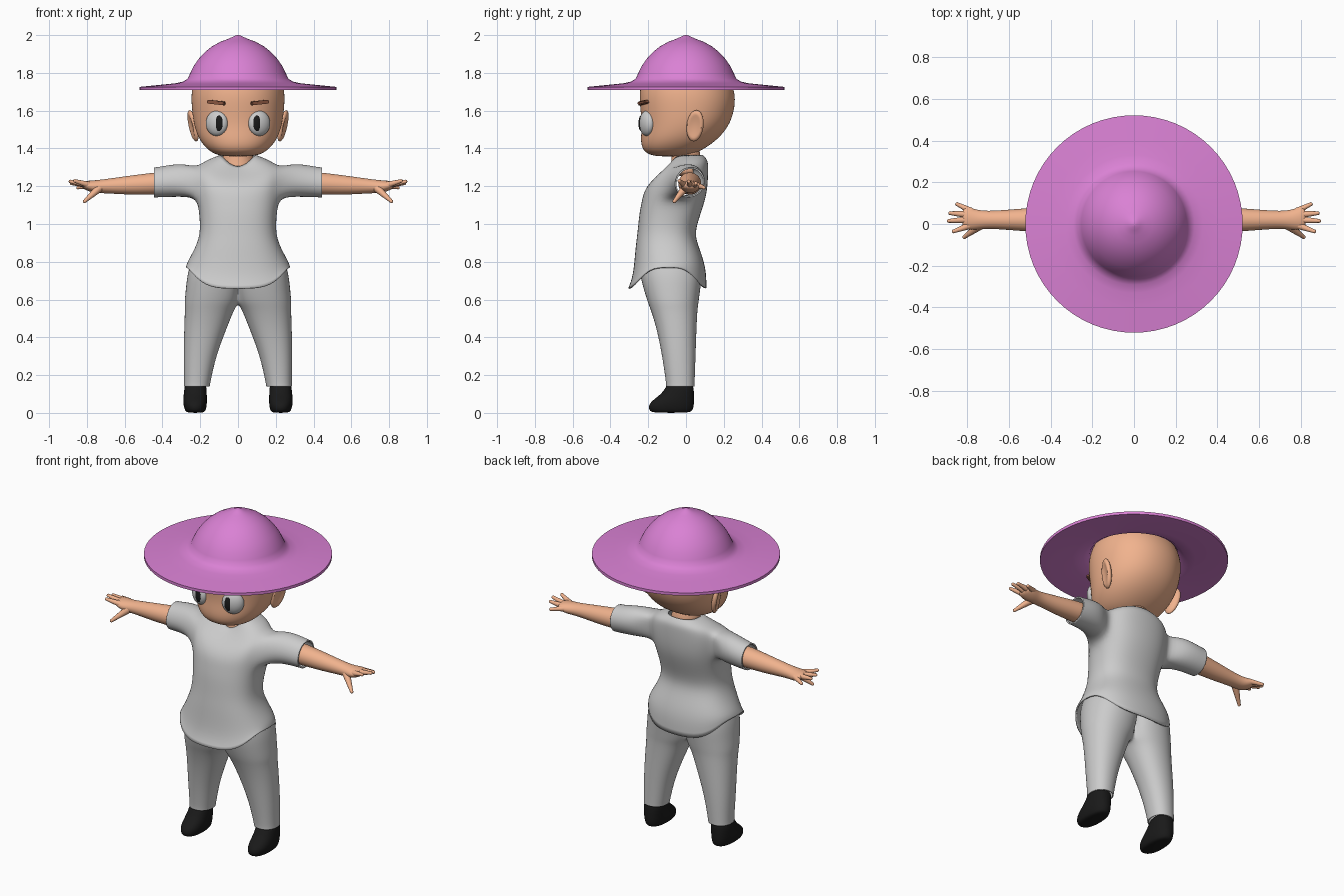
import bpy, bmesh, math
from mathutils import Vector, Matrix

if "Cube" in bpy.data.objects:
    bpy.data.objects.remove(bpy.data.objects["Cube"])

def material(name, rgb):
    m = bpy.data.materials.new(name)
    m.diffuse_color = (*rgb, 1)
    m.use_nodes = True
    m.node_tree.nodes["Principled BSDF"].inputs["Base Color"].default_value = m.diffuse_color
    return m

SKIN = material("skin", (0.88, 0.45, 0.27))
PINK = material("pink", (0.70, 0.22, 0.66))
BLACK = material("black", (0.01, 0.01, 0.01))
BROWN = material("brown", (0.25, 0.09, 0.05))

def finish(name, bm, mat=None, mirror=False, sub=0, thick=0):
    """Turn a bmesh into a smooth object with optional modifiers."""
    bmesh.ops.recalc_face_normals(bm, faces=bm.faces)
    me = bpy.data.meshes.new(name)
    bm.to_mesh(me)
    bm.free()
    ob = bpy.data.objects.new(name, me)
    bpy.context.collection.objects.link(ob)
    if mat:
        me.materials.append(mat)
    bpy.ops.object.select_all(action='DESELECT')
    ob.select_set(True)
    bpy.context.view_layer.objects.active = ob
    if sub or thick:
        bpy.ops.object.shade_smooth()
    else:
        bpy.ops.object.shade_smooth_by_angle(angle=math.radians(40))
    if mirror:
        ob.modifiers.new("mirror", 'MIRROR').merge_threshold = 0.0005
    if sub:
        s = ob.modifiers.new("subsurf", 'SUBSURF')
        s.levels = s.render_levels = sub
    if thick:
        s = ob.modifiers.new("solidify", 'SOLIDIFY')
        s.thickness = thick
    return ob

def loft(rings, n=16, e=2.0, caps=True):
    """Rings are (z, centre x, y front, y back, x radius)."""
    bm = bmesh.new()
    k = 3 / (2 + math.cos(2 * math.pi / n))      # undo subdivision shrink
    rows = []
    for z, cx, y0, y1, rx in rings:
        row = []
        for j in range(n):
            a = 2 * math.pi * j / n
            c, s = [math.copysign(abs(t) ** (2 / e), t) for t in (math.cos(a), math.sin(a))]
            row.append(bm.verts.new((cx + k * rx * c, (y0 + y1) / 2 + k * (y1 - y0) / 2 * s, z)))
        rows.append(row)
    for a, b in zip(rows, rows[1:]):
        for j in range(n):
            i = (j + 1) % n
            bm.faces.new((a[j], a[i], b[i], b[j]))
    if caps:
        bm.faces.new(rows[0])
        bm.faces.new(rows[-1])
    return bm, rows

def ellipsoid(name, loc, radii, rot_x, rot_y, rot_z, mat=None, dent=0):
    bm = bmesh.new()
    bmesh.ops.create_uvsphere(bm, u_segments=32, v_segments=20, radius=1)
    for v in bm.verts:
        r = math.hypot(v.co.y, v.co.z)
        if dent and v.co.x > 0 and r < 0.8:
            v.co.x -= dent * (1 - (r / 0.8) ** 2)
    m = (Matrix.Translation(loc) @ Matrix.Rotation(rot_z, 4, 'Z') @ Matrix.Rotation(rot_y, 4, 'Y')
         @ Matrix.Rotation(rot_x, 4, 'X') @ Matrix.Diagonal((*radii, 1)))
    bm.transform(m)
    return finish(name, bm, mat, mirror=True)

# Hat: turned shell, inner profile then outer
profile = [(0.01, 1.965), (0.09, 1.945), (0.165, 1.88), (0.22, 1.80), (0.245, 1.75), (0.28, 1.727),
           (0.34, 1.717), (0.52, 1.709), (0.52, 1.726), (0.40, 1.738), (0.33, 1.745), (0.29, 1.754),
           (0.265, 1.77), (0.252, 1.80), (0.235, 1.835), (0.21, 1.872), (0.175, 1.91), (0.135, 1.942),
           (0.09, 1.966), (0.055, 1.979), (0.03, 1.99), (0.014, 1.998), (0.004, 2.0)]
finish("hat", loft([(z, 0, -r, r, r) for r, z in profile], 64)[0], PINK)

# Head and neck
head = [(1.357, 0, -.15, -.01, .07), (1.37, 0, -.205, .04, .125), (1.40, 0, -.233, .10, .168),
        (1.45, 0, -.24, .17, .207), (1.52, 0, -.232, .228, .232), (1.60, 0, -.24, .255, .243),
        (1.68, 0, -.248, .262, .248), (1.76, 0, -.235, .238, .236), (1.84, 0, -.19, .19, .19),
        (1.90, 0, -.13, .13, .13), (1.94, 0, -.05, .05, .05)]
finish("head", loft(head, 24, 2.15)[0], SKIN, sub=2)
neck = [(1.25, 0, -.09, .085, .11), (1.31, 0, -.08, .085, .09), (1.36, 0, -.075, .075, .078),
        (1.42, 0, -.075, .07, .075)]
finish("neck", loft(neck)[0], SKIN, sub=2)

# Face: ears, eyes, pupils, eyebrows
ellipsoid("ears", (.238, .048, 1.52), (.022, .046, .085), -.2, .18, -.3, SKIN, dent=.7)
ellipsoid("eyes", (.112, -.207, 1.533), (.062, .036, .067), 0, 0, .42)
ellipsoid("pupils", (.102, -.237, 1.533), (.024, .013, .042), 0, 0, .35, BLACK)
bm = bmesh.new()
bmesh.ops.create_cube(bm, size=1, matrix=Matrix.Translation((.115, -.226, 1.643))
                      @ Matrix.Rotation(.42, 4, 'Z') @ Matrix.Rotation(-.1, 4, 'Y')
                      @ Matrix.Diagonal((.1, .024, .02, 1)))
bmesh.ops.bevel(bm, geom=bm.edges[:], offset=.004, segments=2, affect='EDGES')
finish("eyebrows", bm, BROWN, mirror=True)

# Shirt: torso loft from hem to V neck, sleeves extruded from the sides
shirt = [(.77, 0, -.305, .108, .275), (.80, 0, -.278, .105, .268), (.87, 0, -.267, .07, .226),
         (.95, 0, -.256, .042, .197), (1.05, 0, -.247, .075, .203), (1.14, 0, -.235, .105, .215),
         (1.22, 0, -.222, .115, .225), (1.30, 0, -.188, .117, .22), (1.338, 0, -.135, .115, .17),
         (1.365, 0, -.085, .09, .095)]
front_drop = [0, .05, 0, 0, 0, .03, .05, .08, .075, .065]
bm, rows = loft(shirt, 16, 2.4, caps=False)
for i, row in enumerate(rows):
    for j, v in enumerate(row):
        a = 2 * math.pi * j / 16
        v.co.z -= front_drop[i] * max(0, -math.sin(a)) ** (4 if i == 9 else 2)
        if i == 0:                               # hem arches up at the sides
            t = min(1, max(0, (abs(math.cos(a)) - .6) / .3))
            v.co.z -= .11 * (1 - t)
        if i == 1:
            v.co.z -= .03 * math.sin(a) ** 2
for side, cols in ((1, (15, 0, 1)), (-1, (7, 8, 9))):
    patch = {rows[i][j] for i in (5, 6, 7) for j in cols}
    faces = [f for f in bm.faces if all(v in patch for v in f.verts)]
    for x, cy, cz, r in ((.30, .01, 1.235, .09), (.43, .02, 1.22, .08), (.445, .02, 1.22, .08)):
        out = bmesh.ops.extrude_face_region(bm, geom=faces)["geom"]
        bmesh.ops.delete(bm, geom=[f for f in faces if f.is_valid], context='FACES')
        faces = [g for g in out if isinstance(g, bmesh.types.BMFace)]
        verts = [g for g in out if isinstance(g, bmesh.types.BMVert)]
        mid = sum((v.co for v in verts), Vector()) / len(verts)
        for v in verts:
            d = Vector((v.co.y - mid.y, (v.co.z - mid.z)))
            d = d.normalized() * r * 1.1 if len(v.link_faces) != 4 or d.length > .02 else d * 0
            v.co = (side * x, cy + d.x, cz + d.y)
    bmesh.ops.delete(bm, geom=faces, context='FACES')
loose = [v for v in bm.verts if not v.link_faces]
bmesh.ops.delete(bm, geom=loose, context='VERTS')
finish("shirt", bm, sub=2, thick=.008)

# Trousers: one leg clamped at the middle plane, then mirrored
leg = [(.14, .218, -.105, .045, .068), (.16, .216, -.105, .045, .069), (.30, .203, -.125, .05, .085),
       (.45, .172, -.155, .055, .112), (.55, .150, -.187, .06, .13), (.58, .138, -.20, .065, .145),
       (.66, .12, -.225, .075, .155), (.76, .10, -.25, .09, .165), (.88, .08, -.24, .055, .132),
       (.95, .06, -.235, .03, .12)]
bm, _ = loft(leg, 16, 2.2, caps=False)
for v in bm.verts:
    v.co.x = max(0, v.co.x)
inner = [f for f in bm.faces if all(v.co.x < 1e-5 for v in f.verts)]
bmesh.ops.delete(bm, geom=inner, context='FACES')
finish("trousers", bm, mirror=True, sub=2, thick=.006)

# Shoes
shoe = [(.0, .226, -.175, .015, .042), (.012, .226, -.195, .035, .055), (.045, .227, -.198, .042, .062),
        (.075, .227, -.165, .042, .062), (.11, .226, -.118, .042, .06), (.17, .224, -.092, .036, .055)]
finish("shoes", loft(shoe, 16, 2.3)[0], BLACK, mirror=True, sub=2)

# Arms: loft built upright, then laid along x
arm = [(.38, 1.217, -.045, .085, .062), (.45, 1.213, -.04, .08, .058), (.58, 1.205, -.03, .07, .05),
       (.71, 1.20, -.02, .06, .036), (.76, 1.197, -.028, .07, .034), (.80, 1.203, -.028, .083, .026),
       (.825, 1.207, -.015, .07, .016)]
bm, _ = loft(arm, 16, 2.0)
for v in bm.verts:
    v.co = (v.co.z, v.co.y, v.co.x)
finish("arms", bm, SKIN, mirror=True, sub=2)

# Fingers and thumbs: tapered tubes with round tips
bm = bmesh.new()
for p, q, r in (((.78, .062, 1.203), (.847, .095, 1.193), .016), ((.80, .045, 1.207), (.88, .052, 1.215), .017),
                ((.80, .02, 1.207), (.887, .015, 1.225), .017), ((.79, -.008, 1.207), (.863, -.035, 1.228), .017),
                ((.735, -.005, 1.19), (.812, -.062, 1.12), .022)):
    p, q = Vector(p), Vector(q)
    turn = (q - p).to_track_quat('Z', 'Y').to_matrix().to_4x4()
    bmesh.ops.create_cone(bm, segments=16, radius1=r, radius2=.009, depth=(q - p).length,
                          matrix=Matrix.Translation((p + q) / 2) @ turn)
    bmesh.ops.create_uvsphere(bm, u_segments=16, v_segments=8, radius=.0095, matrix=Matrix.Translation(q))
finish("fingers", bm, SKIN, mirror=True)
